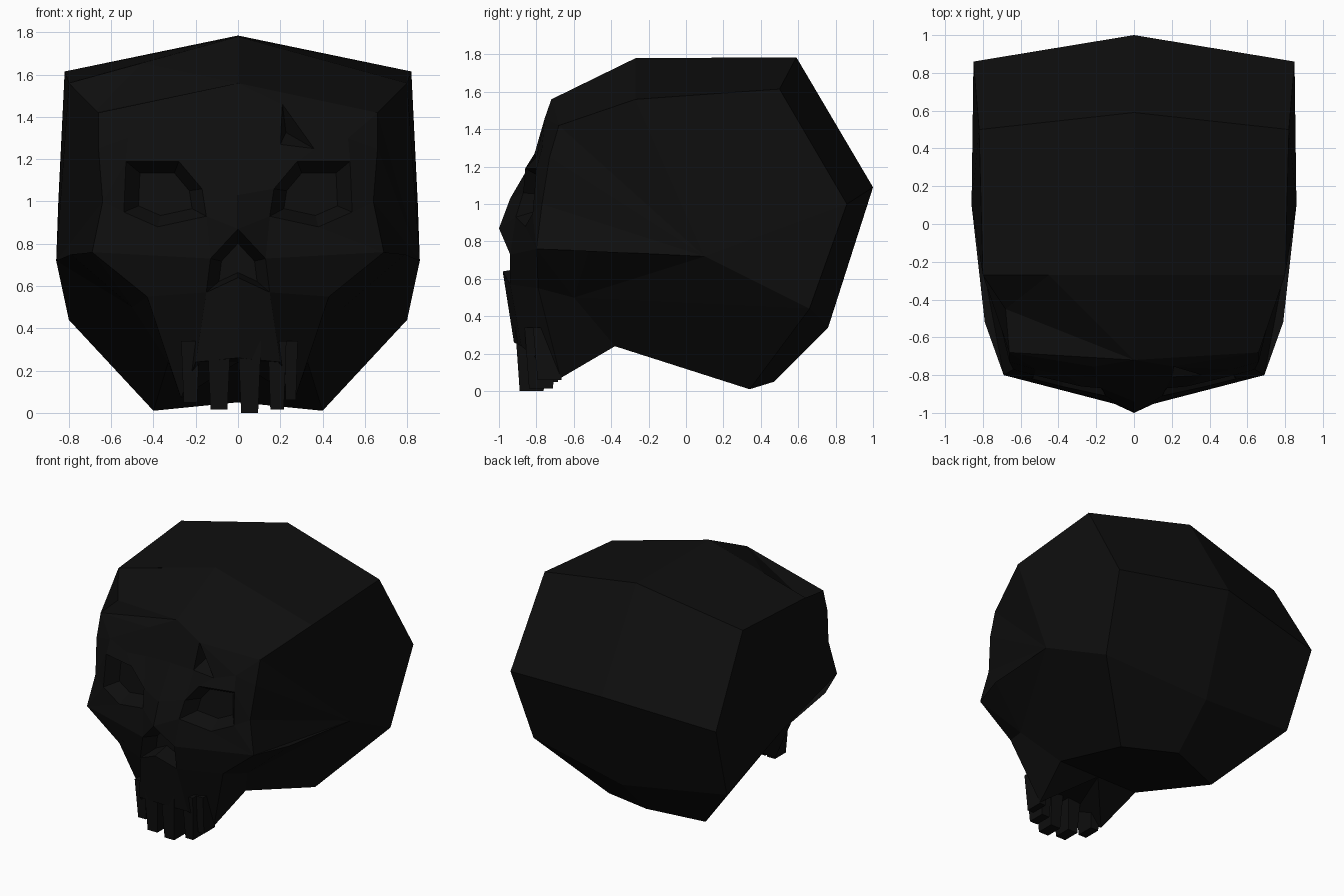
import bpy, bmesh
from mathutils import Vector

default_cube = bpy.data.objects.get("Cube")
if default_cube:
    bpy.data.objects.remove(default_cube, do_unlink=True)

bone = bpy.data.materials.new("charcoal_black")
bone.use_nodes = True
shade = (0.0045, 0.0045, 0.0045, 1)
bone.diffuse_color = shade
bone.node_tree.nodes["Principled BSDF"].inputs["Base Color"].default_value = shade


def finish(name, bm):
    """Weld a bmesh and turn it into a flat shaded object."""
    bmesh.ops.remove_doubles(bm, verts=bm.verts[:], dist=0.002)
    bmesh.ops.recalc_face_normals(bm, faces=bm.faces[:])
    mesh = bpy.data.meshes.new(name)
    bm.to_mesh(mesh)
    bm.free()
    mesh.materials.append(bone)
    obj = bpy.data.objects.new(name, mesh)
    bpy.context.collection.objects.link(obj)
    return obj


# Cranium: centre line and side ridge, from forehead over the back to the base
crown = [(0, -.72, 1.56), (0, -.27, 1.78), (0, .59, 1.785),
         (0, 1, 1.09), (0, .76, .34), (0, .47, .05)]
ridge = [(.66, -.68, 1.42), (.8, -.27, 1.56), (.82, .5, 1.615),
         (.85, .86, 1), (.8, .66, .44), (.4, .34, .01)]
top, corner = crown[0], ridge[0]
temple_point = (.86, .1, .72)

# Forehead, brow and eye socket rim
crack_top = (.21, -.755, 1.46)
brow = [(0, -.8, 1.27), (.2, -.81, 1.27), (.36, -.8, 1.25),
        (.52, -.77, 1.3), (.66, -.73, 1.25)]
bridge, side_rim = (0, -.94, 1.03), (.64, -.77, 1)
socket = [(.17, -.87, 1.06), (.28, -.86, 1.19), (.53, -.8, 1.19),
          (.54, -.82, .95), (.38, -.86, .88), (.15, -.91, .93)]
inner, upper, outer, low_out, low_mid, low_in = socket

# Nose opening, cheekbone and upper jaw
nose = [(0, -1, .87), (.13, -.94, .73), (.15, -.94, .57), (0, -.98, .64)]
tip, nostril, nose_foot, spine = nose
cheek, arch = (.69, -.8, .76), (.79, -.52, .75)
cheek_low, hollow = (.43, -.79, .55), (.5, -.6, .5)
gum_mid, gum_side = (0, -.92, .26), (.2, -.88, .24)
molar, jaw_back = (.27, -.67, .07), (.33, -.38, .24)
palate = (0, -.38, .24)


def build_half(bm, sign):
    def face(*points):
        return bm.faces.new([bm.verts.new((sign * x, y, z)) for x, y, z in points])

    def strip(a, b):
        for i in range(len(a) - 1):
            face(a[i], a[i + 1], b[i + 1], b[i])

    def fan(hub, ring):
        for a, b in zip(ring, ring[1:]):
            face(hub, a, b)

    def recess(ring, middle, scale, depth):
        """Sink an opening: sloped walls and a smaller floor."""
        floor = [middle + (Vector(p) - middle) * scale + Vector((0, depth, 0))
                 for p in ring]
        strip(ring + ring[:1], floor + floor[:1])
        face(*floor)

    # Cranium shell and side wall
    strip(crown[1:], ridge[1:])
    if sign > 0:
        strip(crown[:2], ridge[:2])
    else:
        # Dented crown corner
        dent_end, dent = (.45, -.27, 1.656), (.68, -.45, 1.42)
        face(top, crown[1], dent_end)
        fan(dent, [top, dent_end, ridge[1], corner, top])
    fan(temple_point, [hollow, arch, cheek, side_rim, brow[-1]] + ridge[:5] + [hollow])
    face(arch, cheek, hollow)

    # Skull base
    face(hollow, ridge[4], ridge[5], jaw_back)
    face(jaw_back, ridge[5], crown[5], palate)

    # Forehead with a chipped triangle on one side
    fan(crack_top, [corner, top] + brow[:2])
    fan(crack_top, brow[2:4] + [corner])
    face(corner, brow[3], brow[4])
    chip = [crack_top, brow[1], brow[2]]
    if sign > 0:
        pit = sum((Vector(p) for p in chip), Vector()) / 3 + Vector((-.03, .09, 0))
        fan(pit, chip + chip[:1])
    else:
        face(*chip)

    # Brow, socket and cheek
    strip(brow, [bridge, inner, upper, outer, side_rim])
    face(bridge, inner, low_in, tip)
    fan(side_rim, [outer, low_out, cheek])
    fan(low_mid, [low_out, cheek, nostril, low_in])
    face(low_in, nostril, tip)
    face(cheek, nostril, nose_foot, cheek_low)
    face(cheek, cheek_low, hollow)
    recess(socket, sum((Vector(p) for p in socket), Vector()) / len(socket), .65, .1)

    # Nose cavity
    floor = [Vector((p[0] * .6, -.84, .7 + (p[2] - .7) * .6)) for p in nose]
    strip(nose, floor)
    face(*floor)

    # Upper jaw and palate
    strip([spine, nose_foot, cheek_low, hollow], [gum_mid, gum_side, molar, jaw_back])
    fan(palate, [gum_mid, gum_side, molar, jaw_back])


skull_mesh = bmesh.new()
for sign in (1, -1):
    build_half(skull_mesh, sign)
finish("skull", skull_mesh)


# Teeth: tapered blocks along the curve of the jaw
def tooth(name, x, width, bottom):
    bm = bmesh.new()
    bmesh.ops.create_cube(bm, size=1)
    y, height = -.83 + x * x * 1.6, .34 - bottom
    for v in bm.verts:
        taper = .8 if v.co.z < 0 else 1.1
        v.co = (x + v.co.x * width * taper, y + v.co.y * .16 * taper,
                bottom + (v.co.z + .5) * height)
    finish(name, bm)


teeth = [(-.225, .08, .05), (-.09, .1, .015), (.055, .1, 0), (.185, .08, .015), (.25, .06, .06)]
for number, (x, width, bottom) in enumerate(teeth):
    tooth("tooth_%d" % number, x, width, bottom)
